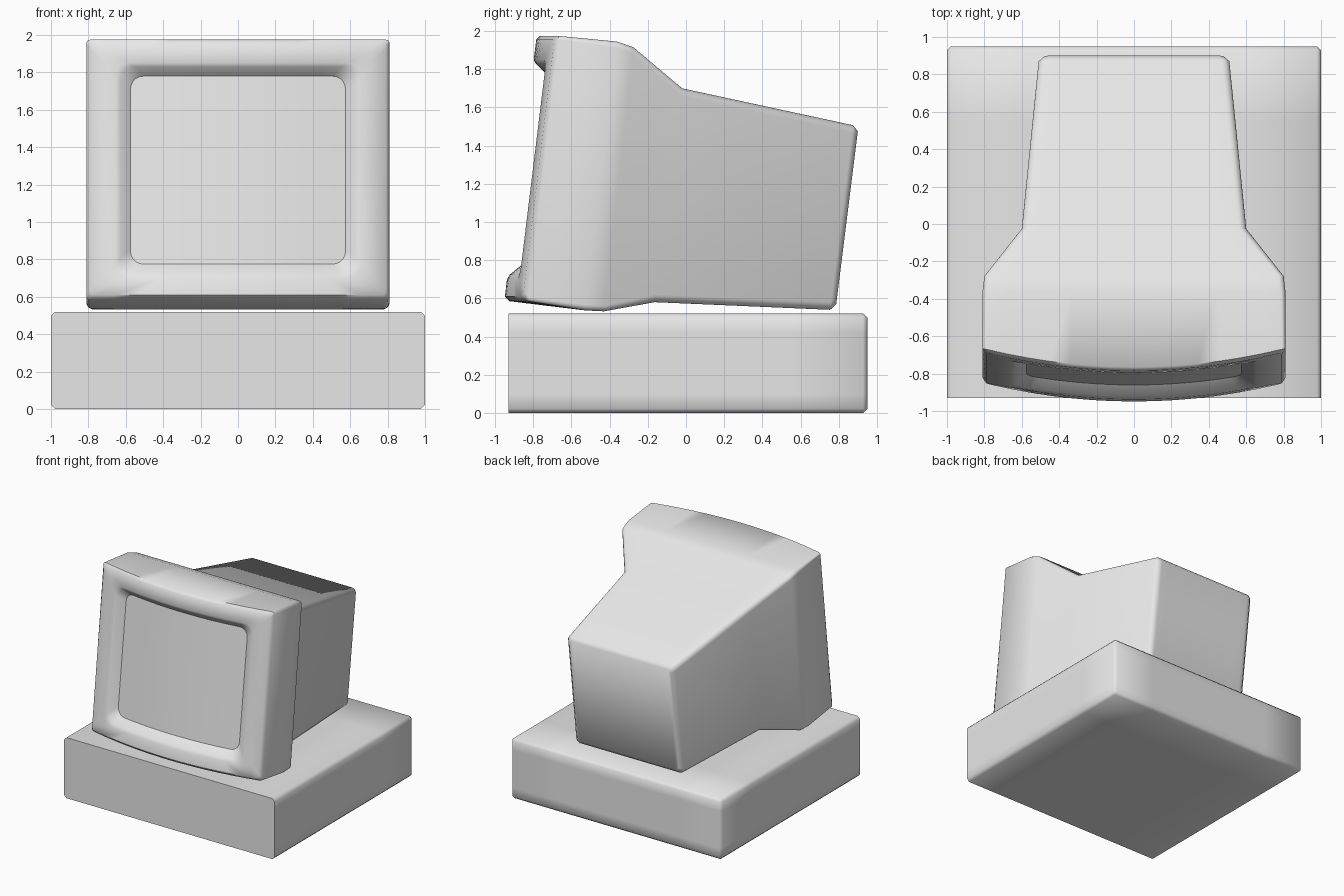
import bpy, bmesh, math
from mathutils import Vector

if "Cube" in bpy.data.objects:
    bpy.data.objects.remove(bpy.data.objects["Cube"])

grey = bpy.data.materials.new("plain_grey")
grey.diffuse_color = (0.8, 0.8, 0.8, 1)
grey.use_nodes = True
grey.node_tree.nodes["Principled BSDF"].inputs["Base Color"].default_value = grey.diffuse_color


def finish(name, bm, angle=None):
    bmesh.ops.recalc_face_normals(bm, faces=bm.faces)
    me = bpy.data.meshes.new(name)
    bm.to_mesh(me)
    bm.free()
    me.materials.append(grey)
    ob = bpy.data.objects.new(name, me)
    bpy.context.collection.objects.link(ob)
    if angle:
        bpy.ops.object.select_all(action='DESELECT')
        ob.select_set(True)
        bpy.context.view_layer.objects.active = ob
        bpy.ops.object.shade_smooth_by_angle(angle=math.radians(angle))
    return ob


def ring(bm, w, bottom, top, r, bulge=0.0):
    """Rounded rectangle leaning between two (y, z) points, bowed forward."""
    (yb, zb), (yt, zt) = bottom, top
    h = (zt - zb) / 2
    half = []
    for k in range(6):
        a = math.pi / 2 * k / 5
        half.append((w - r + r * math.cos(a), h - r + r * math.sin(a)))
    n = 14
    mid = [((w - r) * (1 - 2 * i / n), h) for i in range(1, n)]
    half = half + mid + [(-x, z) for x, z in reversed(half)]
    pts = half + [(x, -z) for x, z in reversed(half)]
    out = []
    for x, z in pts:
        t = (z + h) / (2 * h)
        y = yb + (yt - yb) * t - bulge * (1 - (x / 0.81) ** 2)
        out.append(bm.verts.new((x, y, zb + (zt - zb) * t)))
    return out


def bridge(bm, a, b):
    n = len(a)
    for i in range(n):
        j = (i + 1) % n
        bm.faces.new((a[i], a[j], b[j], b[i]))


def cap(bm, a):
    n = len(a)
    for i in range(n // 2 - 1):
        bm.faces.new((a[i], a[i + 1], a[n - 2 - i], a[n - 1 - i]))


def front(w, zb, zt, r, depth):
    """Ring arguments on the bowed, tilted front surface."""
    y = lambda z: -0.85 + (z - 0.6) * 0.122 + depth
    return (w, (y(zb), zb), (y(zt), zt), r, 0.1)


# monitor case: back box, flared shoulder, bezel, recess
bm = bmesh.new()
specs = [
    (0.48, (0.787, 0.57), (0.90, 1.475), 0.03),
    (0.51, (0.755, 0.54), (0.875, 1.507), 0.04),
    (0.60, (-0.165, 0.58), (-0.02, 1.70), 0.04),
    (0.80, (-0.43, 0.532), (-0.275, 1.915), 0.03),
    (0.81, (-0.53, 0.537), (-0.36, 1.945), 0.03),
    (0.81, (-0.825, 0.585), (-0.665, 1.975), 0.02, 0.1),
    front(0.79, 0.61, 1.955, 0.03, 0.0),
    front(0.655, 0.70, 1.85, 0.07, 0.0),
    front(0.63, 0.725, 1.83, 0.08, 0.012),
    front(0.575, 0.775, 1.78, 0.07, 0.068),
]
rings = [ring(bm, *s) for s in specs]
cap(bm, rings[0])
for a, b in zip(rings, rings[1:]):
    bridge(bm, a, b)
finish("monitor_case", bm, 50)

# curved screen
bm = bmesh.new()
cap(bm, ring(bm, *front(0.575, 0.775, 1.78, 0.07, 0.068)))
ob = finish("screen", bm, 50)
if ob.data.polygons[10].normal.y > 0:
    ob.data.flip_normals()

# base unit: chamfered everywhere but around the flat front
bm = bmesh.new()
bmesh.ops.create_cube(bm, size=1)
for v in bm.verts:
    v.co = Vector((v.co.x * 2, v.co.y * 1.88 + 0.01, v.co.z * 0.52 + 0.26))
edges = [e for e in bm.edges if not all(v.co.y < 0 for v in e.verts)]
bmesh.ops.bevel(bm, geom=edges, offset=0.022, segments=1, affect='EDGES')
for axis, cuts in enumerate(((-0.6, 0.6), (-0.5, 0.55), (0.1, 0.42))):
    for c in cuts:
        no = Vector((0, 0, 0))
        no[axis] = 1
        bmesh.ops.bisect_plane(bm, geom=bm.verts[:] + bm.edges[:] + bm.faces[:],
                               plane_co=no * c, plane_no=no)
bmesh.ops.recalc_face_normals(bm, faces=bm.faces)
for f in bm.faces:
    f.smooth = True
for e in bm.edges:
    e.smooth = sum(f.normal.y < -0.9 for f in e.link_faces) != 1
finish("base_unit", bm)
